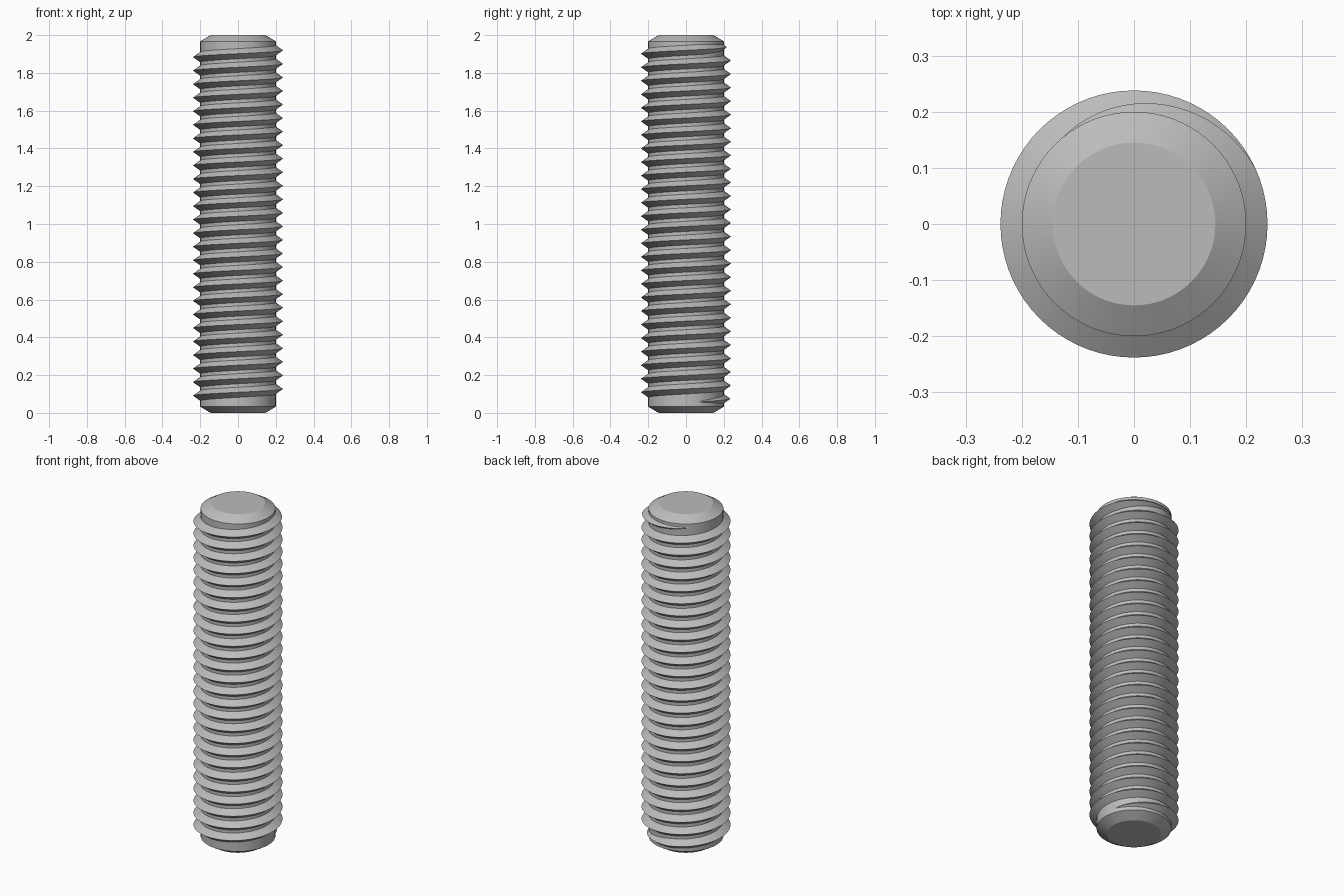
import bpy, bmesh, math

cube = bpy.data.objects.get("Cube")
if cube:
    bpy.data.objects.remove(cube, do_unlink=True)

HEIGHT, CORE_R, CREST_R = 2.0, 0.2, 0.238
PITCH, SEGMENTS = 0.0717, 72
HALF_BASE = 0.029          # half the thread's width at its root
CREST_Z = 0.127            # crest height where the thread crosses +x

steel = bpy.data.materials.new("steel grey")
steel.use_nodes = True
GREY = (0.5, 0.5, 0.5, 1)
steel.diffuse_color = GREY
steel.node_tree.nodes["Principled BSDF"].inputs["Base Color"].default_value = GREY


def make_object(name, bm):
    bmesh.ops.recalc_face_normals(bm, faces=bm.faces)
    mesh = bpy.data.meshes.new(name)
    bm.to_mesh(mesh)
    bm.free()
    mesh.materials.append(steel)
    obj = bpy.data.objects.new(name, mesh)
    bpy.context.collection.objects.link(obj)
    bpy.ops.object.select_all(action="DESELECT")
    obj.select_set(True)
    bpy.context.view_layer.objects.active = obj
    bpy.ops.object.shade_smooth_by_angle(angle=math.radians(25))
    return obj


# Core rod: stacked rings with a chamfer at both ends
bm = bmesh.new()
profile = [(0.145, 0), (CORE_R, 0.033), (CORE_R, HEIGHT - 0.033), (0.145, HEIGHT)]
rings = []
for r, z in profile:
    angles = [math.tau * i / SEGMENTS for i in range(SEGMENTS)]
    rings.append([bm.verts.new((r * math.cos(a), r * math.sin(a), z)) for a in angles])
for low, high in zip(rings, rings[1:]):
    for i in range(SEGMENTS):
        j = (i + 1) % SEGMENTS
        bm.faces.new((low[i], low[j], high[j], high[i]))
bm.faces.new(rings[0])
bm.faces.new(rings[-1])
make_object("core_rod", bm)

# Helical thread: a V section swept upward, fading into the core at both ends
START, END = 15 - 360, 25 * 360 + 135
FADE_IN, FADE_OUT = 85, 110
STEP = 360 / SEGMENTS
bm = bmesh.new()
sections = []
for k in range(int((END - START) / STEP) + 1):
    deg = START + k * STEP
    a = math.radians(deg)
    z = CREST_Z + PITCH * deg / 360
    full = max(0.0, min(1, (deg - START) / FADE_IN, (END - deg) / FADE_OUT))
    crest = CORE_R - 0.002 + (CREST_R - CORE_R + 0.002) * full
    half = HALF_BASE * (0.15 + 0.85 * full)
    section = [(CORE_R - 0.003, z - half), (crest, z), (CORE_R - 0.003, z + half)]
    sections.append([bm.verts.new((r * math.cos(a), r * math.sin(a), h)) for r, h in section])
for s, t in zip(sections, sections[1:]):
    for i in range(3):
        j = (i + 1) % 3
        bm.faces.new((s[i], t[i], t[j], s[j]))
bm.faces.new(sections[0])
bm.faces.new(sections[-1])
make_object("helical_thread", bm)
